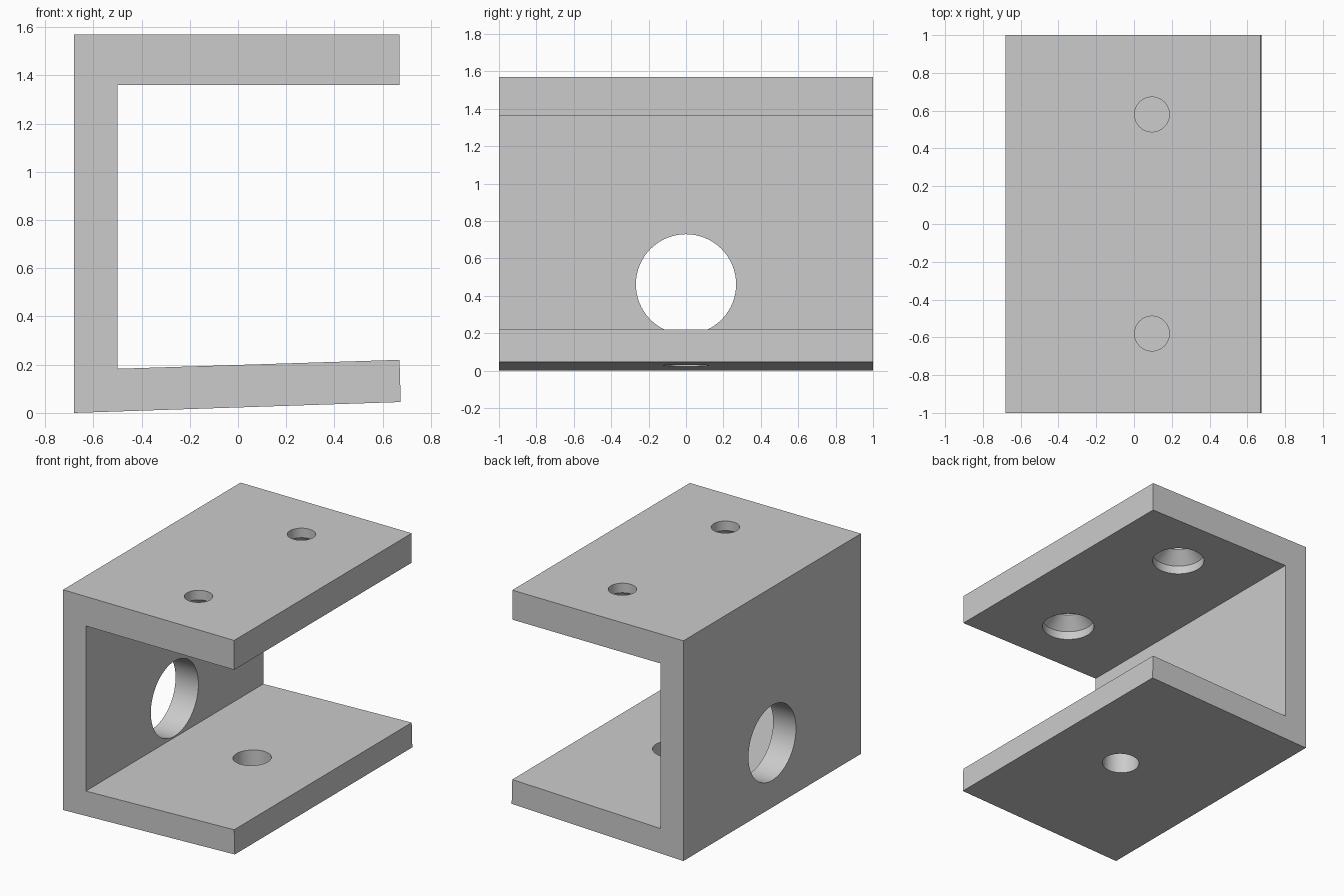
import bpy
import bmesh
import math

cube = bpy.data.objects.get("Cube")
if cube:
    bpy.data.objects.remove(cube, do_unlink=True)

# Single plain metal colour
GREY = (0.6, 0.6, 0.6, 1.0)
metal = bpy.data.materials.new("plain grey metal")
metal.use_nodes = True
metal.diffuse_color = GREY
metal.node_tree.nodes["Principled BSDF"].inputs["Base Color"].default_value = GREY


def make_object(name, bm):
    bmesh.ops.recalc_face_normals(bm, faces=bm.faces)
    mesh = bpy.data.meshes.new(name)
    bm.to_mesh(mesh)
    bm.free()
    mesh.materials.append(metal)
    obj = bpy.data.objects.new(name, mesh)
    bpy.context.collection.objects.link(obj)
    return obj


def extrude_profile(name, points, half_length):
    """Closed x-z outline drawn out along y."""
    bm = bmesh.new()
    face = bm.faces.new([bm.verts.new((x, -half_length, z)) for x, z in points])
    grown = bmesh.ops.extrude_face_region(bm, geom=[face])["geom"]
    verts = [g for g in grown if isinstance(g, bmesh.types.BMVert)]
    bmesh.ops.translate(bm, verts=verts, vec=(0, 2 * half_length, 0))
    return make_object(name, bm)


def turned_cutter(name, steps, location, tilt=0.0, sides=64):
    """Solid of revolution from (radius, height) steps, turned about y by tilt."""
    bm = bmesh.new()
    rings = []
    for radius, height in steps:
        angles = [2 * math.pi * i / sides for i in range(sides)]
        rings.append([bm.verts.new((radius * math.cos(a), radius * math.sin(a), height))
                      for a in angles])
    for low, high in zip(rings, rings[1:]):
        for i in range(sides):
            j = (i + 1) % sides
            bm.faces.new((low[i], low[j], high[j], high[i]))
    bm.faces.new(rings[0])
    bm.faces.new(rings[-1])
    obj = make_object(name, bm)
    obj.location = location
    obj.rotation_euler.y = tilt
    obj.hide_render = True
    return obj


# Channel bracket: upright wall, level top flange, slightly raised bottom flange
outline = [(-0.68, 0), (0.675, 0.045), (0.67, 0.22), (-0.5, 0.183),
           (-0.5, 1.36), (0.67, 1.36), (0.67, 1.57), (-0.68, 1.57)]
bracket = extrude_profile("channel_bracket", outline, 1.0)

# Countersunk screw holes in the top flange, wide end underneath
screw_steps = [(0.174, 1.3), (0.174, 1.42), (0.092, 1.502), (0.092, 1.65)]
cutters = [turned_cutter("screw_hole_cutter", screw_steps, (0.095, y, 0))
           for y in (-0.58, 0.58)]

# Pivot hole square to the sloping bottom flange
cutters.append(turned_cutter("pivot_hole_cutter", [(0.124, -0.2), (0.124, 0.2)],
                             (0.115, 0, 0.115), math.radians(-1.9)))

# Large opening through the upright wall
cutters.append(turned_cutter("wall_opening_cutter", [(0.268, -0.2), (0.268, 0.2)],
                             (-0.59, 0, 0.461), math.pi / 2))

# Cut the holes, then discard the cutters
bpy.ops.object.select_all(action="DESELECT")
bpy.context.view_layer.objects.active = bracket
bracket.select_set(True)
for cutter in cutters:
    cut = bracket.modifiers.new(cutter.name, "BOOLEAN")
    cut.operation = "DIFFERENCE"
    cut.solver = "EXACT"
    cut.object = cutter
    bpy.ops.object.modifier_apply(modifier=cut.name)
    bpy.data.objects.remove(cutter, do_unlink=True)

# Smooth hole walls with crisp edges
bpy.ops.object.shade_smooth_by_angle(angle=math.radians(30))
